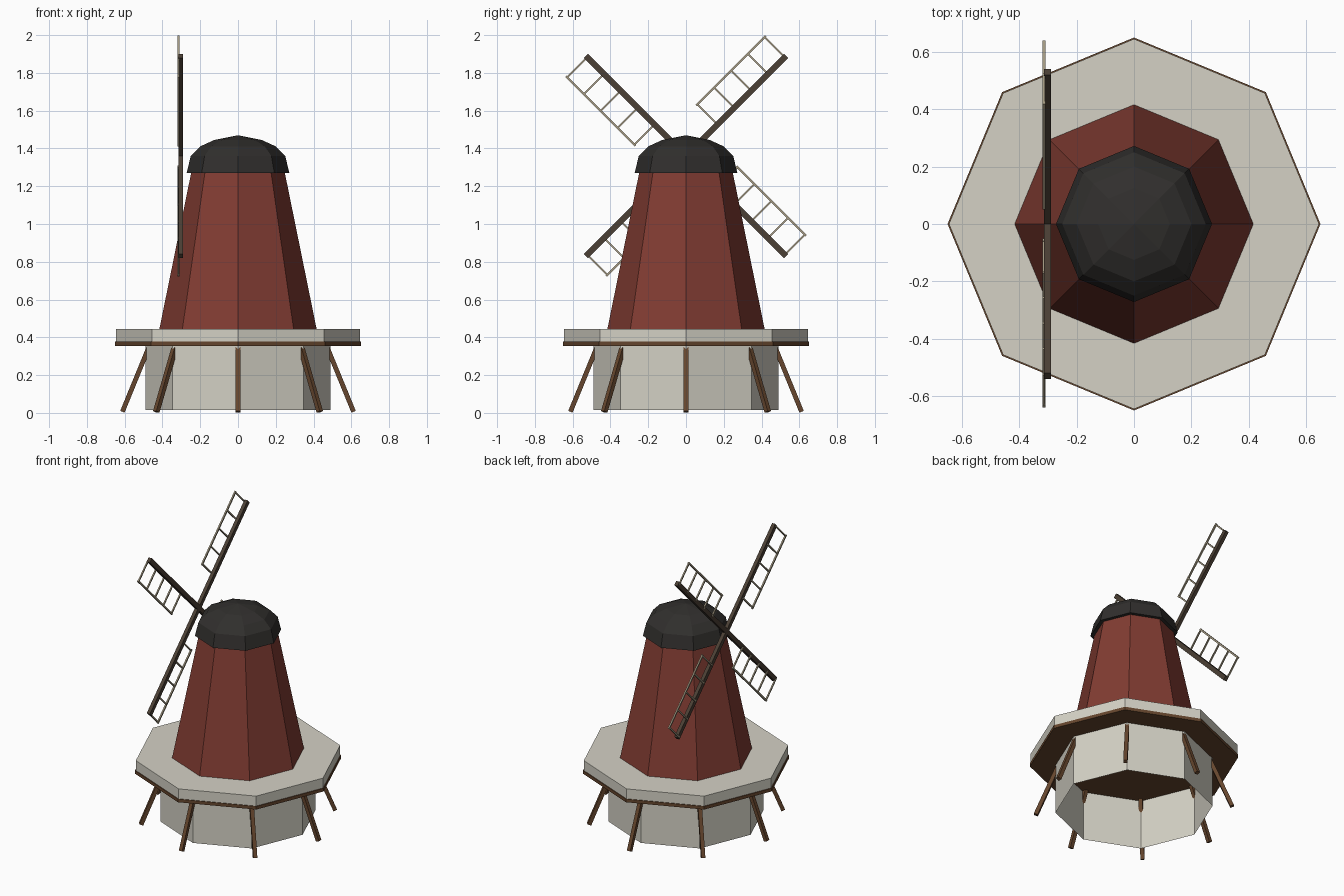
import bpy, bmesh, math
from mathutils import Vector, Matrix

if "Cube" in bpy.data.objects:
    bpy.data.objects.remove(bpy.data.objects["Cube"])


def material(name, r, g, b):
    m = bpy.data.materials.new(name)
    m.diffuse_color = (r, g, b, 1)
    m.use_nodes = True
    m.node_tree.nodes["Principled BSDF"].inputs["Base Color"].default_value = m.diffuse_color
    return m


STONE = material("pale_stone", 0.66, 0.64, 0.56)
RED = material("red_boards", 0.22, 0.045, 0.032)
BLACK = material("dark_roof", 0.03, 0.028, 0.026)
WOOD = material("wood", 0.13, 0.06, 0.026)
DARK_WOOD = material("dark_wood", 0.07, 0.05, 0.035)
LATH = material("lath", 0.38, 0.33, 0.23)


def finish(bm, name, mat):
    mesh = bpy.data.meshes.new(name)
    bm.to_mesh(mesh)
    bm.free()
    mesh.materials.append(mat)
    ob = bpy.data.objects.new(name, mesh)
    bpy.context.collection.objects.link(ob)
    return ob


def octagon_part(name, profile, mat, bottom=True):
    """Stack octagon rings (radius, z), corners on the axes; radius 0 makes a tip."""
    bm = bmesh.new()
    rings = []
    for r, z in profile:
        if r == 0:
            rings.append([bm.verts.new((0, 0, z))] * 8)
        else:
            rings.append([bm.verts.new((r * math.cos(i * math.pi / 4),
                                        r * math.sin(i * math.pi / 4), z)) for i in range(8)])
    for a, b in zip(rings, rings[1:]):
        for i in range(8):
            j = (i + 1) % 8
            corners = [a[i], a[j], b[j], b[i]]
            bm.faces.new(list(dict.fromkeys(corners)))
    if bottom:
        bm.faces.new(rings[0][::-1])
    if profile[-1][0] > 0:
        bm.faces.new(rings[-1])
    return finish(bm, name, mat)


def add_beam(bm, a, b, width, depth, side):
    """Square beam from a to b; width runs along 'side'."""
    a, b = Vector(a), Vector(b)
    d = (b - a).normalized()
    s = Vector(side).normalized()
    t = d.cross(s)
    rot = Matrix((s, t, d)).transposed().to_4x4()
    scale = Matrix.Diagonal((width, depth, (b - a).length, 1))
    bmesh.ops.create_cube(bm, size=1, matrix=Matrix.Translation((a + b) / 2) @ rot @ scale)


# Body: open-bottomed base, deck, tower and domed cap
octagon_part("base", [(0.49, 0.015), (0.49, 0.357)], STONE, bottom=False)
octagon_part("deck_trim", [(0.65, 0.355), (0.65, 0.377)], WOOD)
octagon_part("deck", [(0.645, 0.377), (0.645, 0.445)], STONE)
octagon_part("tower", [(0.416, 0.445), (0.242, 1.3)], RED)
octagon_part("cap", [(0.272, 1.27), (0.25, 1.36), (0.2, 1.411), (0.125, 1.445), (0, 1.47)], BLACK)

# Slanted struts under each deck corner
for i in range(8):
    ang = i * math.pi / 4
    c, s = math.cos(ang), math.sin(ang)
    bm = bmesh.new()
    add_beam(bm, (0.612 * c, 0.612 * s, 0.006), (0.467 * c, 0.467 * s, 0.36),
             0.025, 0.025, (-s, c, 0))
    finish(bm, f"strut_{i + 1}", WOOD)

# Four sails turning about the x axis on the left side
HUB_Z = 1.36
for i in range(4):
    ang = math.pi / 4 + i * math.pi / 2
    out = Vector((0, math.cos(ang), math.sin(ang)))
    side = Vector((0, -math.sin(ang), math.cos(ang)))
    hub = Vector((-0.302, 0, HUB_Z))
    bm = bmesh.new()
    add_beam(bm, hub, hub + out * 0.75, 0.03, 0.024, side)
    finish(bm, f"sail_spar_{i + 1}", DARK_WOOD)

    frame = Vector((-0.314, 0, HUB_Z))
    bm = bmesh.new()
    add_beam(bm, frame + out * 0.228 + side * 0.15, frame + out * 0.748 + side * 0.15,
             0.011, 0.01, side)
    for k in range(5):
        foot = frame + out * (0.236 + 0.126 * k)
        add_beam(bm, foot, foot + side * 0.15, 0.009, 0.009, out)
    finish(bm, f"sail_lattice_{i + 1}", LATH)
